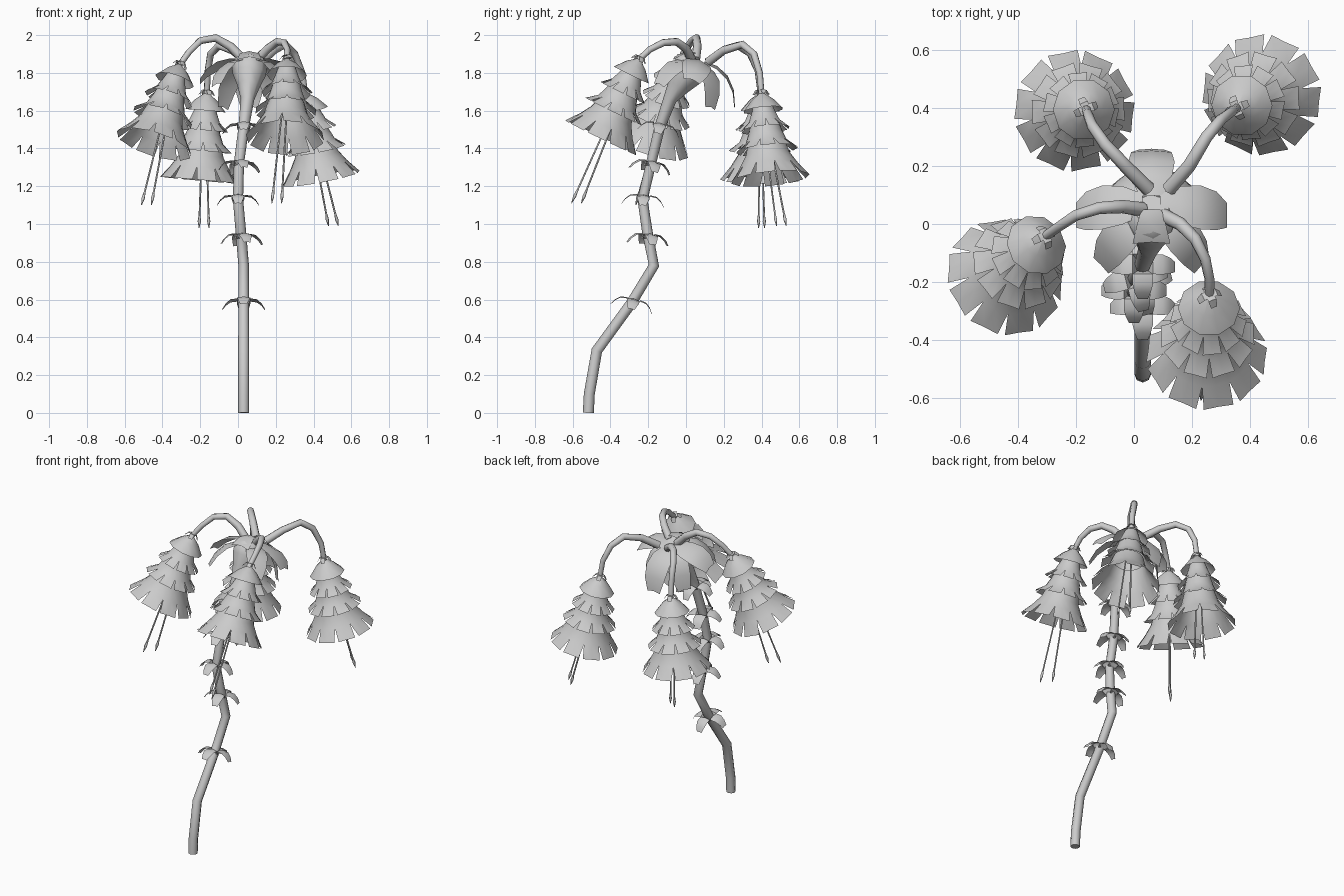
import bpy, math
from mathutils import Vector, Matrix

if "Cube" in bpy.data.objects:
    bpy.data.objects.remove(bpy.data.objects["Cube"])

UP = Vector((0, 0, 1))


def frame(origin, axis):
    """Matrix placing local z along axis at origin, keeping azimuth."""
    q = UP.rotation_difference(Vector(axis).normalized())
    return Matrix.Translation(Vector(origin)) @ q.to_matrix().to_4x4()


def make_mesh(name, verts, faces, mat, smooth=35):
    me = bpy.data.meshes.new(name)
    me.from_pydata([mat @ Vector(v) for v in verts], [], faces)
    me.update()
    ob = bpy.data.objects.new(name, me)
    bpy.context.collection.objects.link(ob)
    bpy.ops.object.select_all(action='DESELECT')
    ob.select_set(True)
    bpy.context.view_layer.objects.active = ob
    bpy.ops.object.shade_smooth_by_angle(angle=math.radians(smooth))
    return ob


def tube(name, pts, res=2):
    """Poly curve tube; pts are (x, y, z, radius)."""
    cu = bpy.data.curves.new(name, 'CURVE')
    cu.dimensions = '3D'
    cu.bevel_depth = 1
    cu.bevel_resolution = res
    cu.use_fill_caps = True
    sp = cu.splines.new('POLY')
    sp.points.add(len(pts) - 1)
    for p, (x, y, z, r) in zip(sp.points, pts):
        p.co = (x, y, z, 1)
        p.radius = r
    ob = bpy.data.objects.new(name, cu)
    bpy.context.collection.objects.link(ob)
    return ob


def leaves(name, mat, profile, angles, sag=0.12):
    """Curved three-column leaves; profile rows are (distance, height, width)."""
    verts, faces = [], []
    for a in angles:
        base, c, s = len(verts), math.cos(a), math.sin(a)
        for r, h, w in profile:
            for k in (-.5, 0, .5):
                t = k * w
                verts.append((r * c - t * s, r * s + t * c, h - abs(k) * 2 * w * sag))
        for i in range(len(profile) - 1):
            for j in range(2):
                b = base + i * 3 + j
                faces.append((b, b + 3, b + 4, b + 1))
    return make_mesh(name, verts, faces, mat, 45)


def skirt(name, mat, rings, tip=None, n=10, turn=0.0):
    """Lathed skirt of (depth, radius) rings, optionally split into petals at the tip."""
    m = n * 2
    verts, faces = [], []

    def pt(d, r, a):
        verts.append((r * math.cos(a), r * math.sin(a), -d))
    for d, r in rings:
        for k in range(m):
            pt(d, r, turn + 2 * math.pi * k / m)
    for i in range(len(rings) - 1):
        for k in range(m):
            j = (k + 1) % m
            faces.append((i * m + k, (i + 1) * m + k, (i + 1) * m + j, i * m + j))
    if tip:
        last = (len(rings) - 1) * m
        for p in range(n):
            b, mid = len(verts), turn + 2 * math.pi * (2 * p + 1) / m
            for k in (-1, 0, 1):
                r = tip[1] * (.96 if k == 0 else 1)
                pt(tip[0], r, mid + k * 0.8 * math.pi / n)
            q = [last + (2 * p + k) % m for k in range(3)]
            faces += [(q[0], b, b + 1, q[1]), (q[1], b + 1, b + 2, q[2])]
    return make_mesh(name, verts, faces, mat)


# Main stem and flared head
stem = [(.03, -.517, 0, .029), (.03, -.512, .1, .029), (.03, -.472, .33, .029),
        (.03, -.29, .58, .028), (.03, -.17, .78, .028), (.015, -.205, .96, .028),
        (0, -.23, 1.13, .027), (.005, -.185, 1.32, .027), (.03, -.14, 1.51, .028),
        (.05, -.085, 1.66, .036), (.056, -.04, 1.73, .06), (.06, .0, 1.79, .088),
        (.06, .035, 1.85, .095), (.06, .05, 1.875, .06)]
tube("stem", stem)

# Whorls of small bracts up the stem
bract = [(.02, -.01, .06), (.035, .015, .07), (.07, .01, .07), (.095, -.012, .055), (.112, -.04, .035)]
for i, (x, y, z, ax) in enumerate([(.03, -.28, .59, .25), (.02, -.2, .935, .1), (0, -.225, 1.14, .1),
                                   (.005, -.185, 1.32, .2), (.03, -.14, 1.52, .2)]):
    leaves("stem_bract_%d" % i, frame((x, y, z), (0, ax, 1)), bract,
           [k * math.pi / 2 + .25 * (i % 2) for k in range(4)], .1)

# Broad leaves around the head: sides, drooping back and front leaves, front flap
head = frame((.06, .07, 1.87), (0, .35, 1))
big = [(.03, 0, .08), (.1, 0, .14), (.17, -.03, .16), (.225, -.09, .14), (.26, -.17, .09)]
leaves("head_side_leaves", head, [(r, h * .65, w) for r, h, w in big], [0, math.pi])
leaves("head_back_leaf", head, big, [math.pi / 2])
leaves("head_back_diagonal_leaves", head, [(r * .76, h * 1.15 - .02, w * .85) for r, h, w in big],
       [math.radians(a) for a in (45, 135)])
leaves("head_front_diagonal_leaves", head, [(r * .9, h - .02, w * .85) for r, h, w in big],
       [math.radians(a) for a in (-42, 222)])
leaves("head_front_flap", head, [(.03, .03, .07), (.08, .02, .1), (.13, -.03, .13)], [-math.pi / 2])

# Hanging bells: stalk path, apex, rim centre, middle of the stamen tips, stamen spread
bells = [
    ([(.05, .12, 1.86), (-.03, .2, 1.92), (-.1, .275, 1.945), (-.145, .34, 1.9), (-.16, .38, 1.81)],
     (-.165, .395, 1.69), (-.205, .39, 1.235), (-.18, .4, .98), -.6),
    ([(.12, .12, 1.86), (.19, .2, 1.92), (.25, .3, 1.95), (.3, .36, 1.9), (.34, .39, 1.8)],
     (.355, .4, 1.69), (.44, .445, 1.24), (.505, .505, .99), -1),
    ([(.03, .05, 1.87), (-.04, .06, 1.94), (-.12, .055, 1.985), (-.2, .03, 1.97), (-.26, -.01, 1.91)],
     (-.31, -.045, 1.84), (-.445, -.185, 1.42), (-.485, -.24, 1.1), 1),
    ([(.1, .03, 1.87), (.16, .0, 1.93), (.21, -.05, 1.965), (.245, -.12, 1.96), (.26, -.19, 1.925)],
     (.26, -.25, 1.87), (.25, -.45, 1.46), (.205, -.58, 1.11), -1),
]
for i, (path, apex, rim, end, spread) in enumerate(bells):
    m = frame(apex, Vector(apex) - Vector(rim))
    tube("bell_stalk_%d" % i, [p + (.025 - .002 * k,) for k, p in enumerate(path)]
         + [apex + (.016,)])
    # Small claw calyx at the top
    leaves("bell_calyx_%d" % i, m, [(.0, .02, .025), (.025, .02, .03), (.042, -.005, .022)],
           [k * math.pi / 2 + .4 for k in range(4)])
    # Cap and petalled tiers
    skirt("bell_cap_%d" % i, m, [(-.005, .008), (.035, .06), (.09, .107)], n=5)
    skirt("bell_tier_upper_%d" % i, m, [(.03, .04), (.1, .063), (.15, .083)], (.195, .132), turn=.1)
    skirt("bell_tier_middle_%d" % i, m, [(.14, .072), (.21, .09), (.26, .11)], (.305, .165), turn=.35)
    skirt("bell_tier_lower_%d" % i, m, [(.25, .095), (.33, .118), (.39, .155)], (.46, .21), turn=.2)
    # Stamens
    start = m @ Vector((0, 0, -.15))
    run = Vector(end) - start
    for k in (-1, 1):
        pts = []
        for f, r in ((0, .005), (.5, .005), (.88, .005), (.94, .009), (1, .002)):
            o = k * (.008 + .018 * f)
            pts.append(tuple(start + run * f + Vector((o, o * spread, 0))) + (r,))
        tube("bell_stamen_%d_%s" % (i, "a" if k < 0 else "b"), pts, 1)
